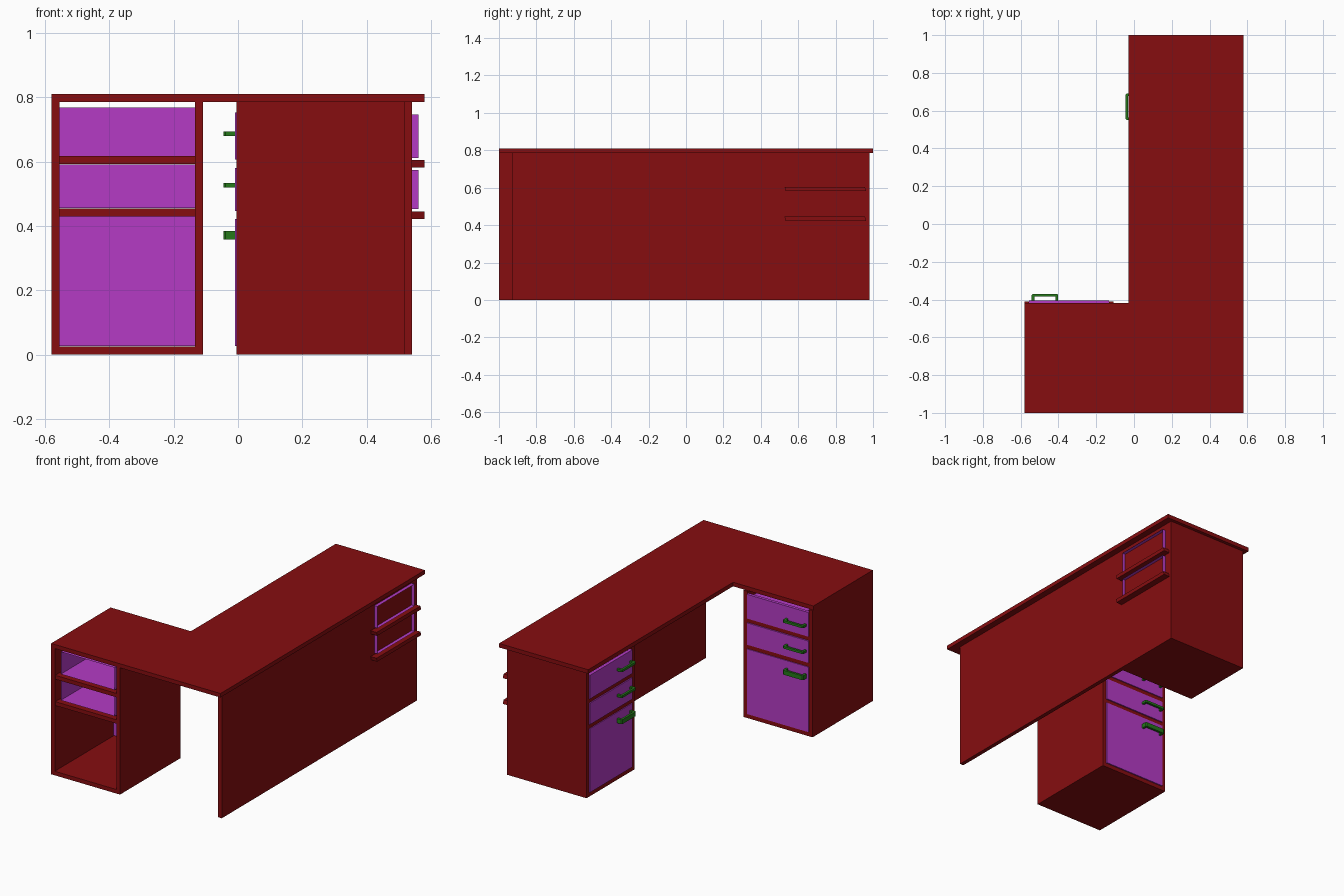
import bpy, bmesh
from math import pi
from mathutils import Matrix

if "Cube" in bpy.data.objects:
    bpy.data.objects.remove(bpy.data.objects["Cube"])


def material(name, rgb):
    m = bpy.data.materials.new(name)
    m.use_nodes = True
    m.diffuse_color = (*rgb, 1)
    m.node_tree.nodes["Principled BSDF"].inputs["Base Color"].default_value = (*rgb, 1)
    return m


RED = material("dark red", (0.24, 0.004, 0.005))
PURPLE = material("purple", (0.46, 0.044, 0.56))
GREEN = material("green", (0.018, 0.19, 0.01))


def finish(name, bm, mat, frame):
    bm.transform(frame)
    mesh = bpy.data.meshes.new(name)
    bm.to_mesh(mesh)
    bm.free()
    mesh.materials.append(mat)
    obj = bpy.data.objects.new(name, mesh)
    bpy.context.collection.objects.link(obj)
    return obj


def box(name, mat, x, y, z, frame=Matrix(), open_back=False, taper=0):
    """Box from ranges; may lose its -y face or have a narrower top."""
    bm = bmesh.new()
    bmesh.ops.create_cube(bm, size=1)
    for v in bm.verts:
        top = v.co.z > 0
        for i, (lo, hi) in enumerate((x, y, z)):
            v.co[i] = lo if v.co[i] < 0 else hi
        if top and taper:
            v.co.x += taper if v.co.x == x[0] else -taper
            if v.co.y == y[0]:
                v.co.y += taper
    if open_back:
        bm.normal_update()
        back = [f for f in bm.faces if f.normal.y < -0.9]
        bmesh.ops.delete(bm, geom=back, context='FACES_ONLY')
    return finish(name, bm, mat, frame)


def prism(name, mat, outline, z0, z1, frame=Matrix()):
    bm = bmesh.new()
    face = bm.faces.new([bm.verts.new((px, py, z0)) for px, py in outline])
    ext = bmesh.ops.extrude_face_region(bm, geom=[face])
    for v in ext["geom"]:
        if isinstance(v, bmesh.types.BMVert):
            v.co.z = z1
    bmesh.ops.recalc_face_normals(bm, faces=bm.faces)
    return finish(name, bm, mat, frame)


def handle(name, z, height, frame):
    # bracket pull with chamfered corners and a straight grip
    a, b, c, d, t = 0.038, 0.178, 0.005, 0.04, 0.014
    outline = [(a, c), (a, d - 0.006), (a + 0.006, d), (b - 0.006, d), (b, d - 0.006),
               (b, c), (b - t, c), (b - t, d - t), (a + t, d - t), (a + t, c)]
    prism(name, GREEN, outline, z - height / 2, z + height / 2, frame)


def cabinet(tag, frame, depth, width, scale):
    """Pedestal facing local +y with its front plane at y = 0."""
    t = 0.025
    for side, x in (("right", 0), ("left", width - t)):
        box(f"{tag}_side_{side}", RED, (x, x + t), (-depth, 0), (0, 0.785), frame)
    box(f"{tag}_bottom", RED, (t, width - t), (-depth, 0), (0, t), frame)
    # shelves and drawer shells keep their full depth
    for i, z in enumerate((0.43, 0.593)):
        box(f"{tag}_shelf_{i}", RED, (0.02, width - 0.017), (-0.585, 0),
            (z * scale, (z + 0.024) * scale), frame, taper=0.006)
    for i, (lo, hi) in enumerate(((0.027, 0.43), (0.456, 0.591), (0.618, 0.768))):
        box(f"{tag}_drawer_front_{i}", PURPLE, (t, width - t), (-0.014, 0.005),
            (lo * scale, hi * scale), frame)
        if i:
            box(f"{tag}_drawer_shell_{i}", PURPLE, (0.05, width - 0.053), (-0.566, -0.01),
                ((lo + 0.006) * scale, (hi - 0.006) * scale), frame, open_back=True)
    for i, (z, h) in enumerate(((0.371, 0.027), (0.526, 0.014), (0.686, 0.014))):
        handle(f"{tag}_handle_{i}", z, h, frame)


# L-shaped worktop
prism("worktop", RED, [(-0.58, -1), (0.58, -1), (0.58, 1), (-0.03, 1),
                       (-0.03, -0.418), (-0.58, -0.418)], 0.785, 0.81)
# long modesty panel
box("long_panel", RED, (0.515, 0.54), (-0.93, 0.98), (0, 0.785))
# two pedestals, one turned a quarter round
cabinet("front_cabinet", Matrix.Translation((-0.58, -0.41, 0)), 0.59, 0.472, 1)
cabinet("rear_cabinet", Matrix.Translation((-0.005, 0.513, 0)) @ Matrix.Rotation(pi / 2, 4, 'Z'),
        0.52, 0.467, 0.98)
